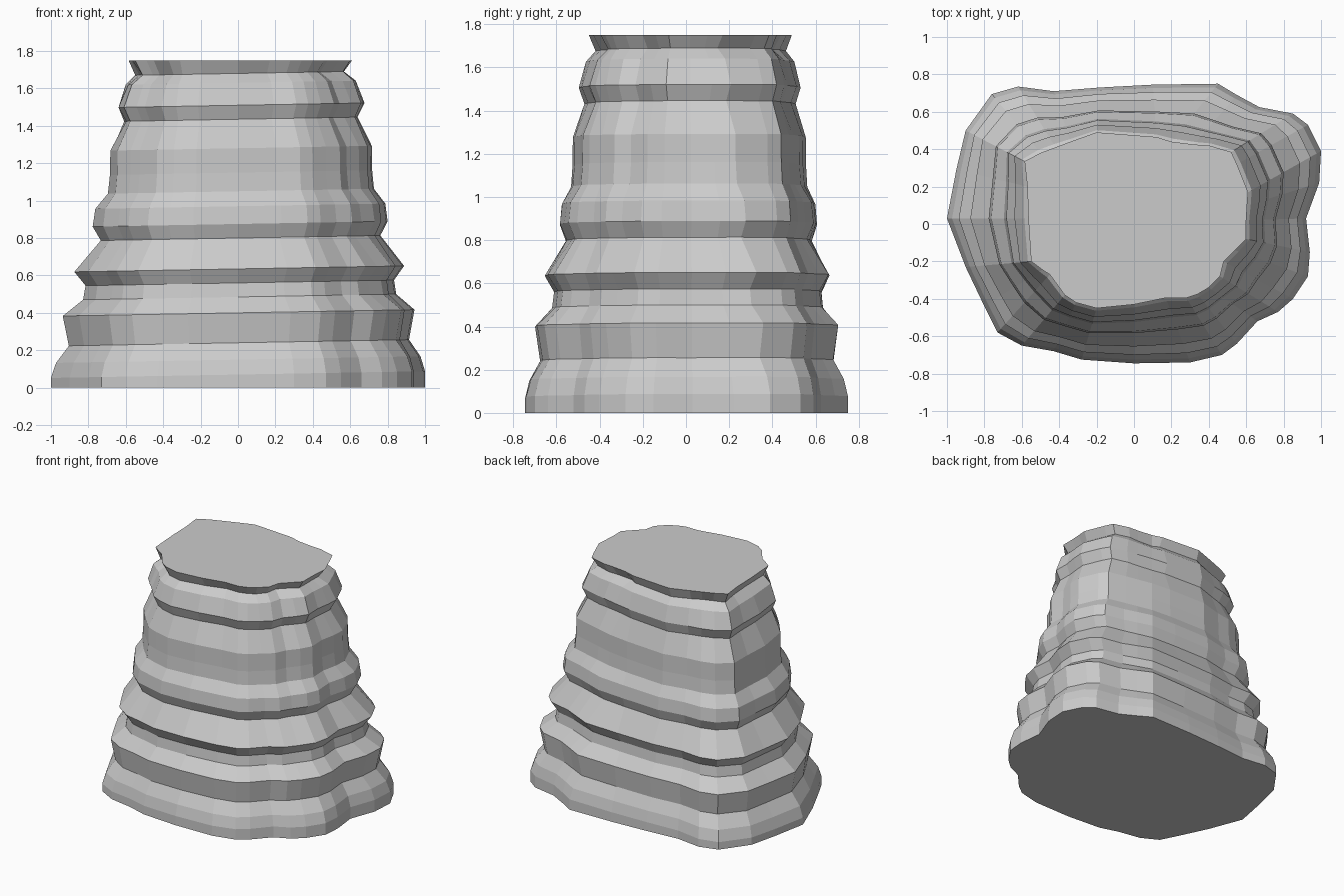
import bpy, bmesh

# Outline of the rock at the ground and at the flat top, point for point
BASE = [(1.0, .39), (.99, .22), (.92, .03), (.94, -.15), (.93, -.28), (.85, -.40),
        (.77, -.47), (.66, -.52), (.55, -.64), (.47, -.70), (.3, -.74), (0, -.745),
        (-.28, -.725), (-.43, -.68), (-.6, -.65), (-.73, -.58), (-.8, -.44),
        (-.9, -.23), (-1.0, .03), (-.95, .29), (-.9, .5), (-.76, .695), (-.62, .735),
        (-.43, .71), (-.18, .73), (.1, .745), (.45, .75), (.55, .69), (.67, .625),
        (.85, .59), (.93, .53)]
TOP = [(.61, .17), (.605, .1), (.6, .02), (.6, -.08), (.54, -.14), (.48, -.2),
       (.46, -.28), (.40, -.34), (.34, -.375), (.28, -.395), (.17, -.395), (0, -.43),
       (-.2, -.45), (-.31, -.42), (-.37, -.38), (-.45, -.27), (-.49, -.245),
       (-.55, -.2), (-.565, .03), (-.57, .2), (-.585, .335), (-.5, .38), (-.42, .41),
       (-.34, .44), (-.2, .49), (.12, .465), (.2, .44), (.32, .425), (.4, .42),
       (.52, .385), (.55, .32)]

# Strata: height and half width of each ledge
STRATA = [(0, 1.0), (.07, 1.0), (.15, .975), (.24, .912), (.40, .942), (.485, .842),
          (.56, .83), (.635, .885), (.80, .755), (.875, .795), (.97, .782),
          (1.05, .72), (1.15, .71), (1.28, .708), (1.435, .63), (1.51, .668),
          (1.63, .62), (1.68, .555), (1.75, .6)]

bm = bmesh.new()
rings = []
for z, width in STRATA:
    t = (1 - width) / .4
    tilt = .018 if 0 < z < 1.75 else 0      # strata rise gently to the right
    ring = []
    for (bx, by), (tx, ty) in zip(BASE, TOP):
        x, y = bx + (tx - bx) * t, by + (ty - by) * t
        ring.append(bm.verts.new((x, y, z + tilt * x)))
    rings.append(ring)

# Walls between strata
n = len(BASE)
for lo, hi in zip(rings, rings[1:]):
    for i in range(n):
        j = (i + 1) % n
        bm.faces.new((lo[i], lo[j], hi[j], hi[i]))
# Flat top and underside
bm.faces.new(rings[-1])
bm.faces.new(rings[0])
bmesh.ops.recalc_face_normals(bm, faces=bm.faces)

mesh = bpy.data.meshes.new("layered_rock")
bm.to_mesh(mesh)
bm.free()
mat = bpy.data.materials.new("stone grey")
mat.diffuse_color = (.6, .6, .6, 1)
mesh.materials.append(mat)
rock = bpy.data.objects.new("layered_rock", mesh)
bpy.context.collection.objects.link(rock)
